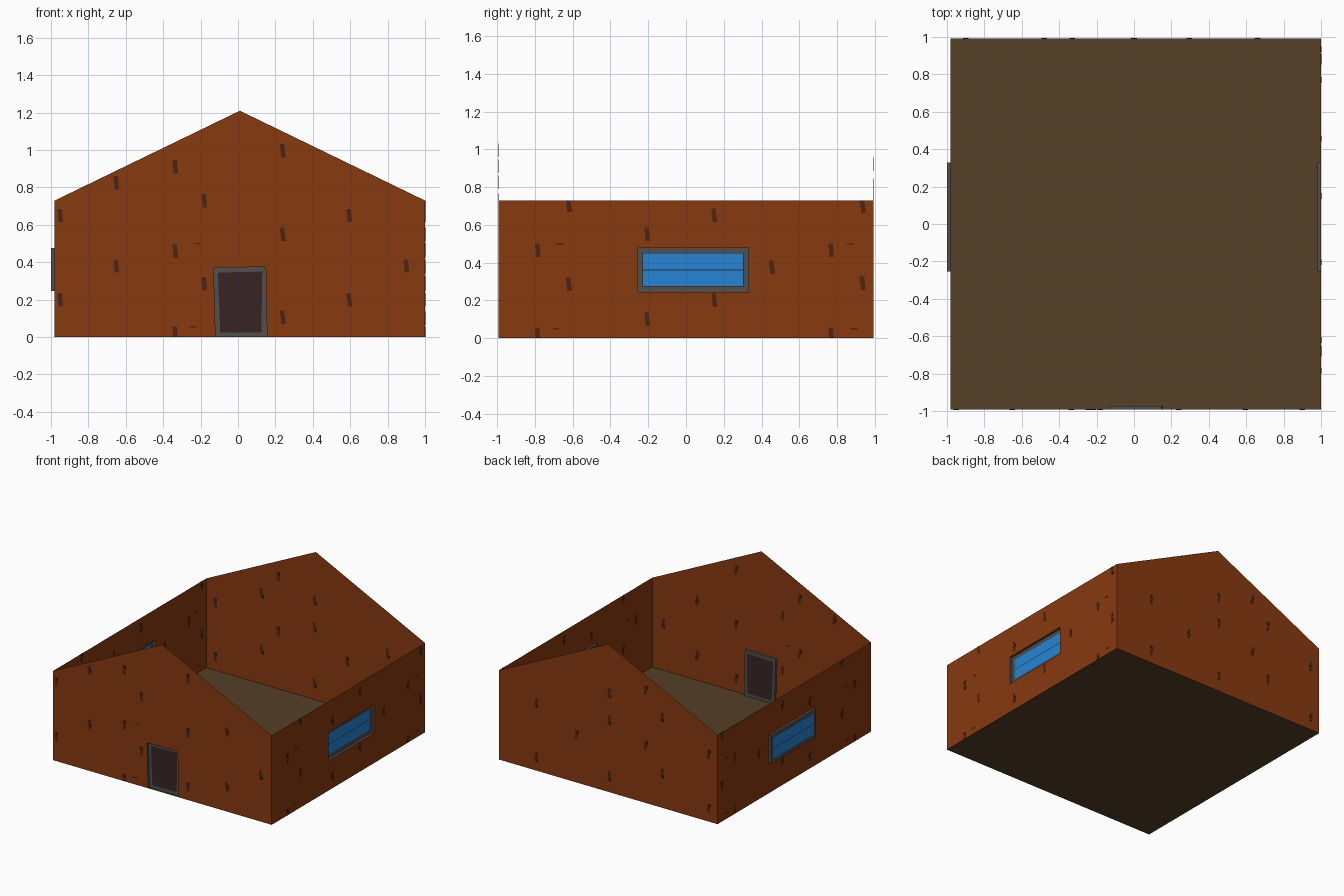
import bpy
import bmesh

if "Cube" in bpy.data.objects:
    bpy.data.objects.remove(bpy.data.objects["Cube"])

# Overall dimensions
XL, XR, Y = -0.98, 1.0, 0.992
EAVE, PEAK, PEAK_X = 0.73, 1.21, 0.01
DEPTH = 0.02     # depth of door and window recesses
SKIN = 0.002     # half thickness of painted bricks


def material(name, rgb):
    m = bpy.data.materials.new(name)
    m.diffuse_color = (*rgb, 1)
    m.use_nodes = True
    m.node_tree.nodes["Principled BSDF"].inputs["Base Color"].default_value = m.diffuse_color
    return m


BRICK = material("brick red", (0.245, 0.041, 0.005))
DARK = material("dark brick", (0.075, 0.018, 0.006))
FLOOR = material("floor brown", (0.09, 0.05, 0.019))
FRAME = material("frame grey", (0.085, 0.078, 0.073))
EDGE = material("frame edge dark", (0.035, 0.03, 0.028))
GLASS = material("window blue", (0.02, 0.23, 0.65))
BARS = material("window bar blue", (0.015, 0.10, 0.28))
DOOR = material("door dark brown", (0.038, 0.017, 0.019))


class Part:
    """Mesh drawn in wall coordinates: u along, v up, d recess depth."""

    def __init__(self, name, place, flip=False):
        self.name, self.place, self.flip = name, place, flip
        self.bm, self.mats = bmesh.new(), []

    def face(self, pts, mat):
        if mat not in self.mats:
            self.mats.append(mat)
        pts = pts[::-1] if self.flip else pts
        f = self.bm.faces.new([self.bm.verts.new(self.place(*p)) for p in pts])
        f.material_index = self.mats.index(mat)

    def ring(self, a, b, mat, skip=()):
        n = len(a)
        for i in range(n):
            if i not in skip:
                j = (i + 1) % n
                self.face([a[i], a[j], b[j], b[i]], mat)

    def plate(self, loop, mat, d=0.0, t=SKIN):
        front = [(u, v, d - t) for u, v in loop]
        back = [(u, v, d + t) for u, v in loop]
        self.face(front, mat)
        self.face(back[::-1], mat)
        self.ring(back, front, mat)

    def done(self):
        bmesh.ops.remove_doubles(self.bm, verts=self.bm.verts, dist=1e-5)
        me = bpy.data.meshes.new(self.name)
        self.bm.to_mesh(me)
        self.bm.free()
        for m in self.mats:
            me.materials.append(m)
        bpy.context.collection.objects.link(bpy.data.objects.new(self.name, me))


def rect(u0, u1, v0, v1):
    return [(u0, v0), (u1, v0), (u1, v1), (u0, v1)]


def at(loop, d):
    return [(u, v, d) for u, v in loop]


def dark_bricks(part, spots, top):
    # each worn patch is three staggered strips
    for u, v in spots:
        for k in (-1, 0, 1):
            v0 = max(v + k * 0.024 - 0.012, 0.001)
            v1 = min(v + k * 0.024 + 0.012, top)
            if v1 > v0:
                s = -0.003 * k
                part.plate(rect(u - 0.012 + s, u + 0.012 + s, v0, v1), DARK)


def dashes(part, spots):
    for u, v in spots:
        part.plate(rect(u - 0.018, u + 0.018, v - 0.003, v + 0.003), DARK)


# Floor
floor = Part("floor", lambda u, v, d: (u, v, d))
floor.face(at(rect(XL, XR, -Y, Y), 0), FLOOR)
floor.done()

# Front gable wall with recessed door
front = Part("front_wall", lambda u, v, d: (u, -Y + d, v))
opening = [(-0.12, 0), (0.155, 0), (0.148, 0.375), (-0.13, 0.37)]
leaf = [(-0.095, 0.025), (0.125, 0.025), (0.13, 0.35), (-0.108, 0.345)]
o = opening
front.face(at([(XL, 0), o[0], o[3], o[2], o[1], (XR, 0), (XR, EAVE),
               (PEAK_X, PEAK), (XL, EAVE)], 0), BRICK)
front.ring(at(opening, 0), at(opening, DEPTH), FRAME, skip=(0,))
front.ring(at(opening, DEPTH), at(leaf, DEPTH), FRAME)
front.face(at(leaf, DEPTH), DOOR)
dark_bricks(front, [(-.95, .65), (-.95, .2), (-.65, .825), (-.65, .38),
                    (-.335, .91), (-.335, .46), (-.335, .02), (-.18, .73),
                    (-.18, .285), (.24, .995), (.24, .55), (.24, .105),
                    (.595, .65), (.595, .2), (.9, .38)], PEAK)
dashes(front, [(-.22, .5), (-.24, .055)])
front.done()

# Back gable wall
back = Part("back_wall", lambda u, v, d: (u, Y - d, v), flip=True)
back.face(at([(XL, 0), (XR, 0), (XR, EAVE), (PEAK_X, PEAK), (XL, EAVE)], 0), BRICK)
dark_bricks(back, [(-.9, .55), (-.9, .11), (-.48, .74), (-.48, .28),
                   (-.33, .92), (-.33, .47), (0, .81), (0, .59), (0, .13),
                   (.295, .39), (.66, .55), (.66, .11)], PEAK)
back.done()

# Side walls: right window sits inward, left window stands outward
sides = [("right_wall", lambda u, v, d: (XR - d, u, v), False),
         ("left_wall", lambda u, v, d: (XL - d, u, v), True)]
for name, place, flip in sides:
    wall = Part(name, place, flip)
    hole = rect(-0.255, 0.33, 0.245, 0.477)
    rim = rect(-0.232, 0.307, 0.27, 0.452)
    pane = rect(-0.227, 0.302, 0.275, 0.447)
    wall.ring(at(rect(-Y, Y, 0, EAVE), 0), at(hole, 0), BRICK)
    wall.ring(at(hole, 0), at(hole, DEPTH), FRAME)
    wall.ring(at(hole, DEPTH), at(rim, DEPTH), FRAME)
    wall.ring(at(rim, DEPTH), at(pane, DEPTH), EDGE)
    # glass split by a thin middle bar
    for v0, v1, m in ((.275, .356, GLASS), (.356, .366, BARS), (.366, .447, GLASS)):
        wall.face(at(rect(-0.227, 0.302, v0, v1), DEPTH), m)
    dark_bricks(wall, [(-.62, .705), (-.62, .285), (-.785, .465), (-.785, .02),
                       (-.205, .55), (-.205, .1), (.15, .65), (.15, .2),
                       (.455, .375), (.77, .465), (.77, .02),
                       (.935, .7), (.935, .29)], EAVE)
    dashes(wall, [(-.67, .5), (-.69, .05), (.87, .5), (.89, .05)])
    wall.done()
